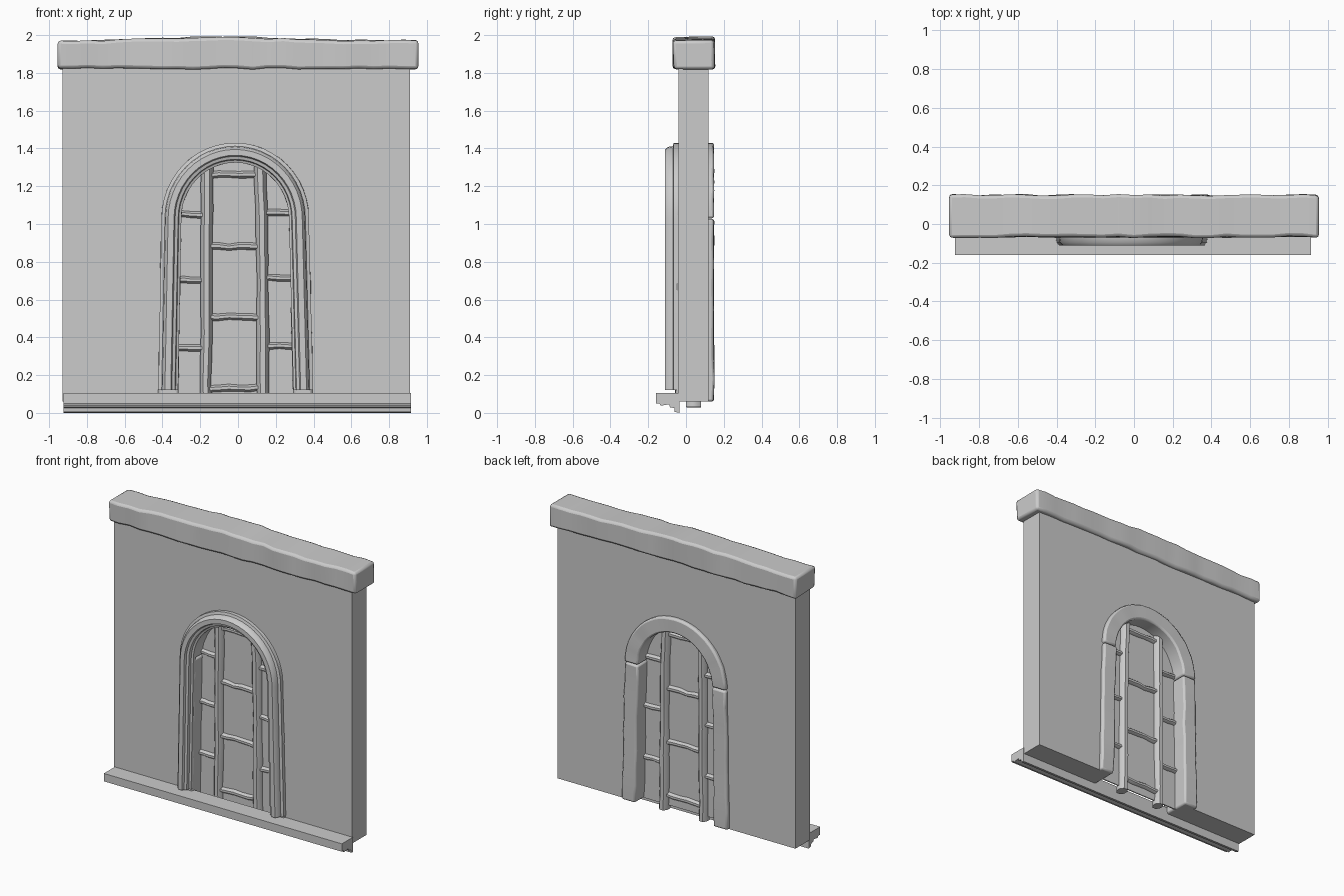
import bpy, bmesh, math, random
from mathutils import Vector

random.seed(4)
if "Cube" in bpy.data.objects:
    bpy.data.objects.remove(bpy.data.objects["Cube"])

stone = bpy.data.materials.new("plain grey")
stone.use_nodes = True
GREY = (0.6, 0.6, 0.6, 1)
stone.diffuse_color = GREY
stone.node_tree.nodes["Principled BSDF"].inputs["Base Color"].default_value = GREY


def loft(name, rings, bevel=0, angle=35):
    """Skin a list of equal closed rings and cap both ends."""
    bm = bmesh.new()
    rows = [[bm.verts.new(p) for p in ring] for ring in rings]
    n = len(rows[0])
    for a, b in zip(rows, rows[1:]):
        for i in range(n):
            j = (i + 1) % n
            bm.faces.new((a[i], a[j], b[j], b[i]))
    bm.faces.new(rows[0][::-1])
    bm.faces.new(rows[-1])
    bmesh.ops.recalc_face_normals(bm, faces=bm.faces)
    mesh = bpy.data.meshes.new(name)
    bm.to_mesh(mesh)
    bm.free()
    mesh.materials.append(stone)
    obj = bpy.data.objects.new(name, mesh)
    bpy.context.collection.objects.link(obj)
    if bevel:
        mod = obj.modifiers.new("Worn edges", "BEVEL")
        mod.width, mod.segments, mod.limit_method = bevel, 2, "ANGLE"
        mod.angle_limit = math.radians(50)
    bpy.ops.object.select_all(action="DESELECT")
    obj.select_set(True)
    bpy.context.view_layer.objects.active = obj
    bpy.ops.object.shade_smooth_by_angle(angle=math.radians(angle))
    return obj


def jitter(amount):
    return random.uniform(-amount, amount)


# Arch path, measured inward from the outer edge of the frame
SPRING, MIDDLE, RADIUS, STEPS = 1.03, -0.015, 0.39, 24


def arc(off):
    r = RADIUS - off
    angles = [math.pi * (1 - i / STEPS) for i in range(STEPS + 1)]
    return [(MIDDLE + r * math.cos(a), SPRING + (r + 0.01) * math.sin(a)) for a in angles]


def jamb(off, side, base, count=1):
    """Points from the base up to just below the spring line."""
    foot = MIDDLE + side * (0.41 - off) + 0.003
    top = MIDDLE + side * (RADIUS - off)
    pts = []
    for i in range(count):
        t = i / count
        pts.append((foot + (top - foot) * t, base + (SPRING - base) * t))
    return pts


def arch(off, base):
    return jamb(off, -1, base) + arc(off) + jamb(off, 1, base)


def sweep(name, profile, path, bevel=0, rough=0):
    """Run a profile of (offset, y) points along a path function."""
    lines = [[(x + jitter(rough), y + jitter(rough), z) for x, z in path(off)]
             for off, y in profile]
    return loft(name, list(zip(*lines)), bevel)


# Wall with the arched opening cut up from its lower edge
outline = [(-0.93, 0.06), (-0.93, 1.86), (0.91, 1.86), (0.91, 0.06)]
outline += arch(0.06, 0.06)[::-1]
loft("wall", [[(x, y, z) for x, z in outline] for y in (-0.04, 0.12)])

# Thin panel closing the opening behind the bars
loft("opening_panel", [[(x, y, z) for x, z in arch(0.08, 0.06)] for y in (0.036, 0.044)])

# Deep rough surround: two jambs and an arch
block = [(0, -0.055), (0, 0.148), (0.105, 0.148), (0.105, -0.055)]
sweep("right_jamb", block, lambda o: jamb(o, -1, 0.06, 8) + [(MIDDLE - RADIUS + o, SPRING - 0.004)],
      0.012, 0.004)
sweep("left_jamb", block, lambda o: jamb(o, 1, 0.06, 8) + [(MIDDLE + RADIUS - o, SPRING - 0.004)],
      0.012, 0.004)
sweep("surround_arch", block, arc, 0.012, 0.002)

# Stepped front moulding
moulding = [(0.0, -0.04), (0.0, -0.065), (0.018, -0.07), (0.022, -0.095), (0.035, -0.11),
            (0.066, -0.11), (0.072, -0.095), (0.088, -0.09), (0.092, -0.07), (0.105, -0.065),
            (0.105, -0.04)]
sweep("front_moulding", moulding, lambda o: arch(o, 0.12))

# Sill with a stepped underside
sill = [(-0.16, 0.105), (-0.035, 0.105), (-0.035, 0.0), (-0.06, 0.006), (-0.062, 0.025),
        (-0.085, 0.03), (-0.09, 0.045), (-0.135, 0.038), (-0.14, 0.05), (-0.16, 0.05)]
loft("sill", [[(x, y, z) for y, z in sill] for x in (-0.925, 0.915)])


# Rough top beam
rings = []
for i in range(25):
    x = -0.955 + 1.91 * i / 24
    lift = 0.01 * math.sin(i * 0.3 - 1.6)
    section = [(-0.068, 1.822), (-0.068, 1.978 + lift), (0.15, 1.982 + lift), (0.15, 1.822)]
    rings.append([(x, y + jitter(0.006), z + jitter(0.005)) for y, z in section])
loft("top_beam", rings, 0.016, 40)


def bar(name, start, end, rx, ry, sides=8, count=10):
    """Slightly uneven wooden bar between two points."""
    start, end = Vector(start), Vector(end)
    along = (end - start).normalized()
    u = Vector((0, 1, 0))
    v = along.cross(u)
    rings = []
    for i in range(count + 1):
        c = start.lerp(end, i / count) + v * jitter(0.004)
        k = 1 + jitter(0.08)
        ring = []
        for s in range(sides):
            a = 2 * math.pi * (s + 0.5) / sides
            ring.append(c + u * (ry * k * math.cos(a)) + v * (rx * k * math.sin(a)))
        rings.append(ring)
    loft(name, rings, 0, 50)


# Upright bars and rungs
bar("right_upright", (-0.17, 0.04, 0.03), (-0.165, 0.04, 1.33), 0.034, 0.042)
bar("left_upright", (0.135, 0.04, 0.03), (0.12, 0.04, 1.33), 0.034, 0.042)
for i, z in enumerate((0.13, 0.51, 0.88, 1.26)):
    bar(f"middle_rung_{i}", (-0.16, 0.04, z), (0.12, 0.04, z + jitter(0.006)), 0.02, 0.026, 8, 5)
for i, z in enumerate((0.35, 0.71, 1.055)):
    bar(f"right_rung_{i}", (-0.33, 0.04, z - 0.005), (-0.16, 0.04, z - 0.005), 0.019, 0.026, 8, 4)
    bar(f"left_rung_{i}", (0.12, 0.04, z + 0.005), (0.32, 0.04, z + 0.005), 0.019, 0.026, 8, 4)
